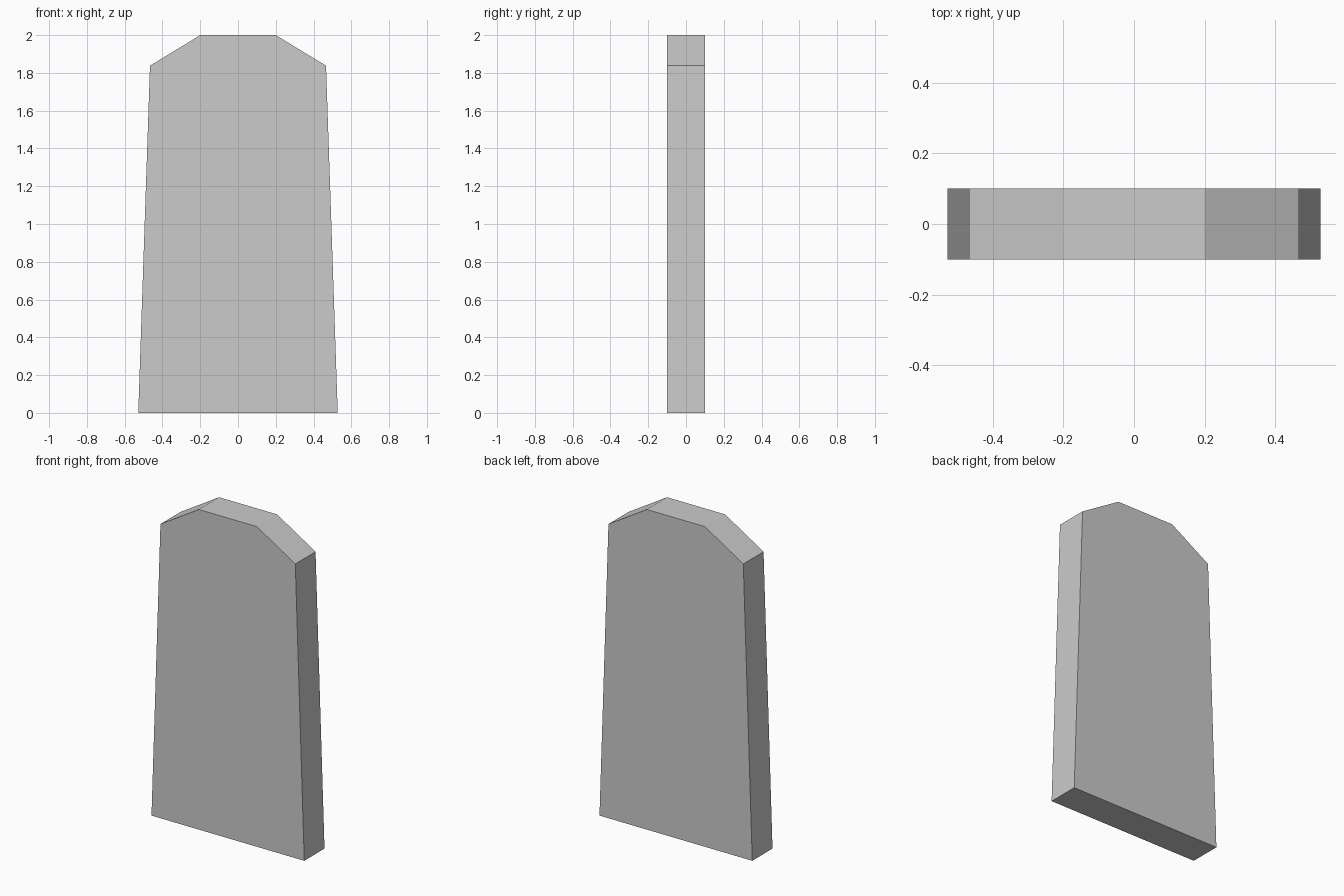
import bpy
import bmesh

if "Cube" in bpy.data.objects:
    bpy.data.objects.remove(bpy.data.objects["Cube"])

# Right half of the slab outline (x, z), mirrored for the left half
half = [(0.528, 0.0), (0.466, 1.838), (0.2, 2.0)]
outline = half + [(-x, z) for x, z in reversed(half)]
depth = 0.2

# Tapered slab with chamfered top corners
bm = bmesh.new()
front = bm.faces.new([bm.verts.new((x, -depth / 2, z)) for x, z in outline])
result = bmesh.ops.extrude_face_region(bm, geom=[front], use_keep_orig=True)
moved = [v for v in result["geom"] if isinstance(v, bmesh.types.BMVert)]
bmesh.ops.translate(bm, verts=moved, vec=(0, depth, 0))
bmesh.ops.recalc_face_normals(bm, faces=bm.faces)

mesh = bpy.data.meshes.new("stone_slab")
bm.to_mesh(mesh)
bm.free()
bpy.context.collection.objects.link(bpy.data.objects.new("stone_slab", mesh))
